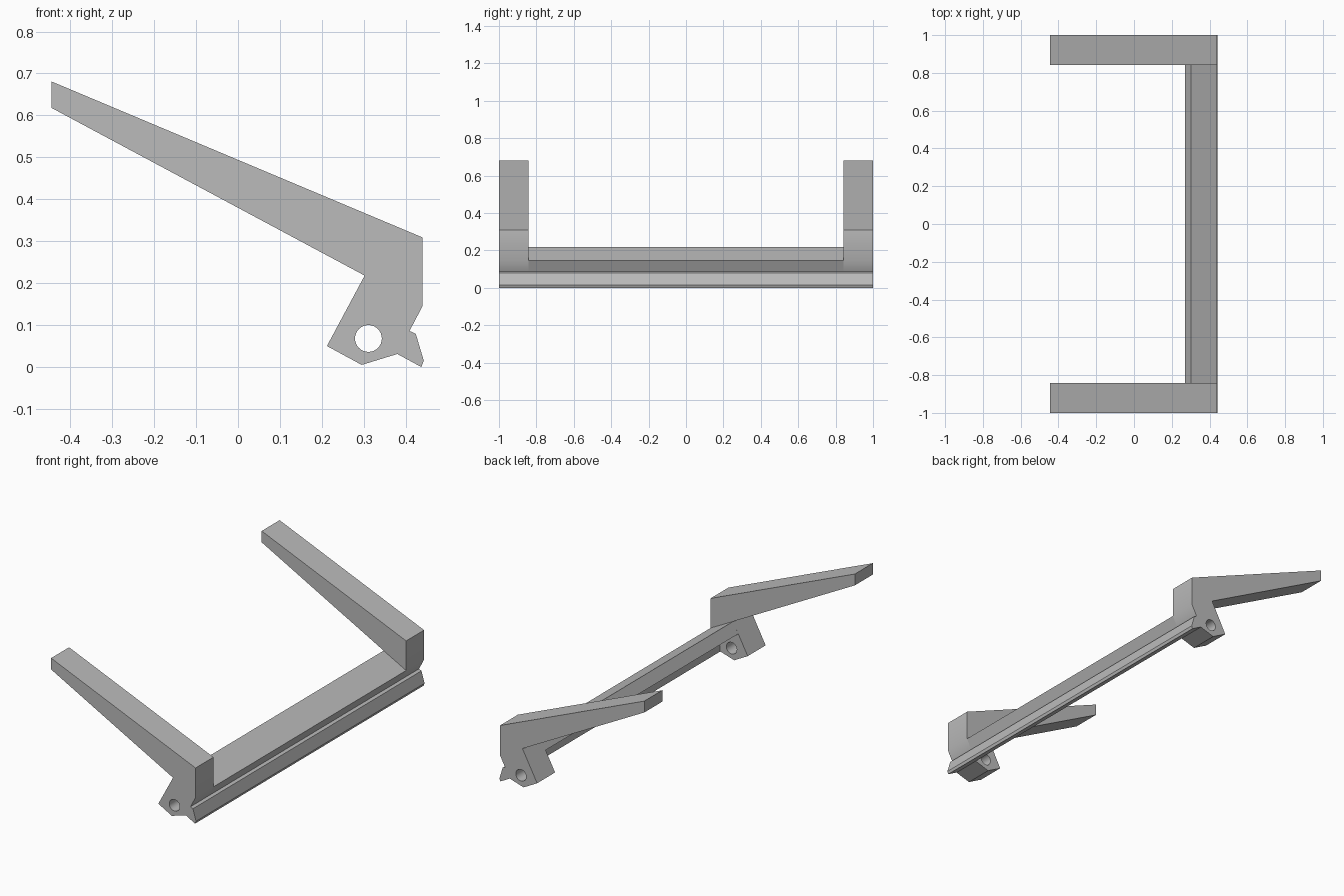
import bpy, bmesh, math
from mathutils import Vector

cube = bpy.data.objects.get("Cube")
if cube:
    bpy.data.objects.remove(cube, do_unlink=True)

grey = bpy.data.materials.new("plain grey")
grey.use_nodes = True
COLOUR = (0.5, 0.5, 0.5, 1)
grey.diffuse_color = COLOUR
grey.node_tree.nodes["Principled BSDF"].inputs["Base Color"].default_value = COLOUR

HALF_LENGTH = 1.0
INNER = 0.843


def extrude_profile(name, loops, y0, y1):
    """Fill closed (x, z) loops, holes included, and extrude along y."""
    bm = bmesh.new()
    for loop in loops:
        verts = [bm.verts.new((x, y0, z)) for x, z in loop]
        for i, v in enumerate(verts):
            bm.edges.new((v, verts[(i + 1) % len(verts)]))
    bmesh.ops.triangle_fill(bm, edges=bm.edges[:], use_beauty=True)
    grown = bmesh.ops.extrude_face_region(bm, geom=bm.faces[:], use_keep_orig=True)
    moved = [g for g in grown["geom"] if isinstance(g, bmesh.types.BMVert)]
    bmesh.ops.translate(bm, verts=moved, vec=Vector((0, y1 - y0, 0)))
    bmesh.ops.recalc_face_normals(bm, faces=bm.faces[:])
    mesh = bpy.data.meshes.new(name)
    bm.to_mesh(mesh)
    bm.free()
    mesh.materials.append(grey)
    obj = bpy.data.objects.new(name, mesh)
    bpy.context.collection.objects.link(obj)
    bpy.ops.object.select_all(action="DESELECT")
    obj.select_set(True)
    bpy.context.view_layer.objects.active = obj
    bpy.ops.object.shade_smooth_by_angle(angle=math.radians(30))
    return obj


# Hooked lip shared by the brackets and the rail, from the neck downwards
lip = [(0.44, 0.145), (0.409, 0.086), (0.424, 0.079),
       (0.443, 0.015), (0.437, 0.0), (0.38, 0.031)]

# End bracket: long tapering arm, leg with a pin hole, and lip
arm = [(0.302, 0.218), (-0.445, 0.618), (-0.445, 0.681), (0.44, 0.309)]
foot = [(0.295, 0.005), (0.212, 0.05)]
hole = [(0.311 + 0.032 * math.cos(a), 0.068 + 0.032 * math.sin(a))
        for a in (math.tau * i / 32 for i in range(32))]

extrude_profile("front_bracket", [arm + lip + foot, hole], -HALF_LENGTH, -INNER)
extrude_profile("back_bracket", [arm + lip + foot, hole], INNER, HALF_LENGTH)

# Sloping slab and lip joining the two brackets
slab = [(0.27, 0.158), (0.302, 0.218)]
extrude_profile("connecting_rail", [slab + lip + [(0.387, 0.097)]], -INNER, INNER)
